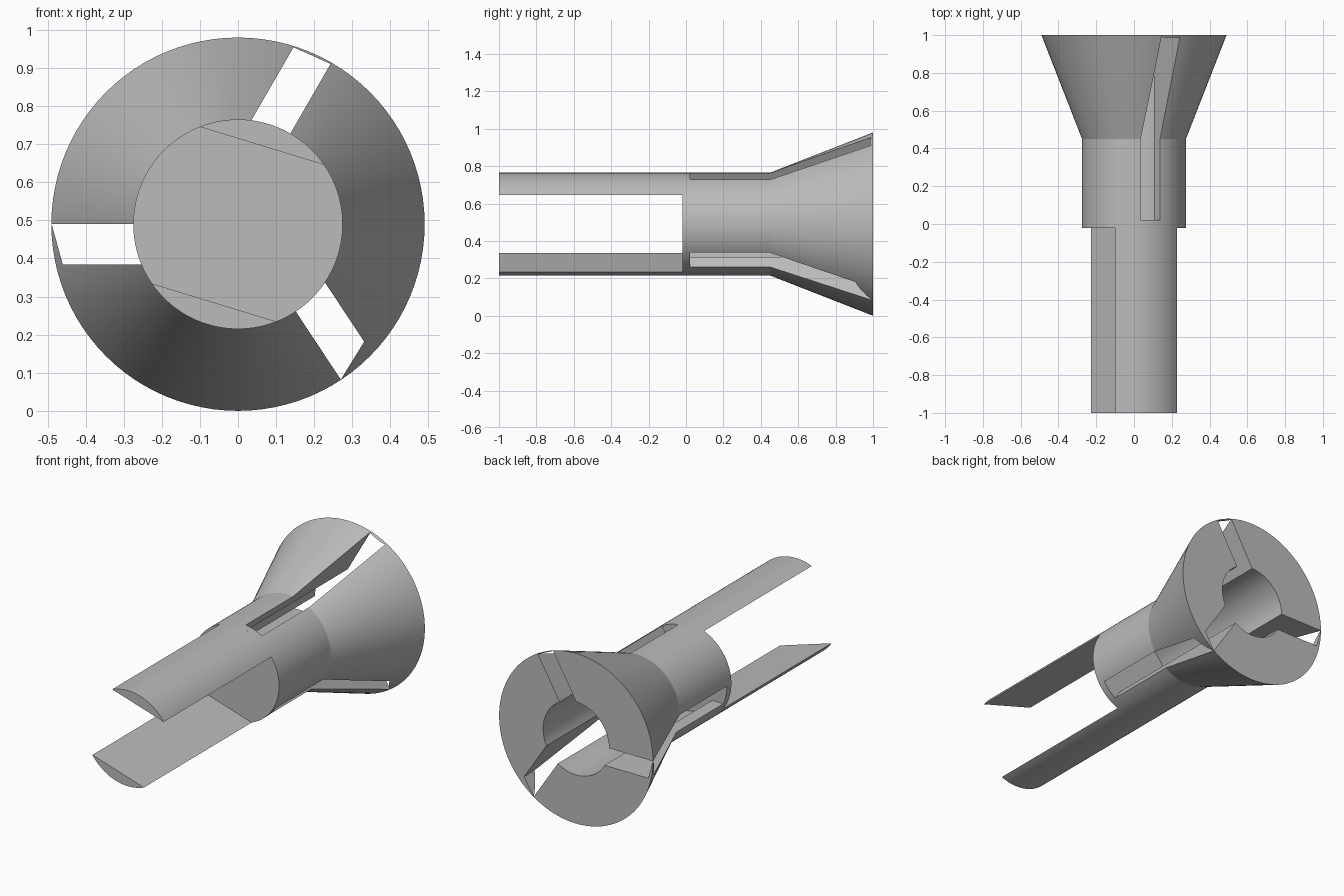
import bpy, bmesh
from math import radians, sin, cos, pi, asin, acos

if "Cube" in bpy.data.objects:
    bpy.data.objects.remove(bpy.data.objects["Cube"], do_unlink=True)

AXIS_Z = 0.49      # height of the long axis
BODY_R = 0.275     # radius of sleeve and prongs
SHOULDER = -0.02   # where the prongs meet the sleeve

steel = bpy.data.materials.new("plain grey")
steel.use_nodes = True
grey = (0.5, 0.5, 0.5, 1)
steel.diffuse_color = grey
steel.node_tree.nodes["Principled BSDF"].inputs["Base Color"].default_value = grey


def finish(bm, name):
    bmesh.ops.recalc_face_normals(bm, faces=bm.faces)
    mesh = bpy.data.meshes.new(name)
    bm.to_mesh(mesh)
    bm.free()
    obj = bpy.data.objects.new(name, mesh)
    mesh.materials.append(steel)
    bpy.context.collection.objects.link(obj)
    return obj


def prism(name, outline, y0, y1):
    """Extrude an (x, z) outline, measured from the axis, along y."""
    bm = bmesh.new()
    face = bm.faces.new([bm.verts.new((x, y0, AXIS_Z + z)) for x, z in outline])
    ext = bmesh.ops.extrude_face_region(bm, geom=[face])
    verts = [v for v in ext["geom"] if isinstance(v, bmesh.types.BMVert)]
    bmesh.ops.translate(bm, verts=verts, vec=(0, y1 - y0, 0))
    return finish(bm, name)


def shade(obj):
    bpy.ops.object.select_all(action='DESELECT')
    obj.select_set(True)
    bpy.context.view_layer.objects.active = obj
    bpy.ops.object.shade_smooth_by_angle(angle=radians(18))


# Flared sleeve with a blind bore, turned around the long axis
profile = [(0, SHOULDER), (BODY_R, SHOULDER), (BODY_R, 0.45), (0.49, 1),
           (0.21, 1), (0.21, 0.02), (0, 0.02)]
bm = bmesh.new()
ring = [bm.verts.new((r, y, AXIS_Z)) for r, y in profile]
edges = [bm.edges.new(pair) for pair in zip(ring, ring[1:])]
bmesh.ops.spin(bm, geom=ring + edges, cent=(0, 0, AXIS_Z), axis=(0, 1, 0),
               angle=2 * pi, steps=96)
bmesh.ops.remove_doubles(bm, verts=bm.verts, dist=0.0001)
sleeve = finish(bm, "flared_sleeve")

# Three lengthwise slots: direction, outer reach of each wall
for angle, near, far in [(60, 0.486, 0.475), (180, 0.489, 0.46), (-56.5, 0.489, 0.44)]:
    a = radians(angle)
    local = [(0.1, 0), (near, 0), (far, 0.106), (0.1, 0.106)]
    outline = [(u * cos(a) - v * sin(a), u * sin(a) + v * cos(a)) for u, v in local]
    cutter = prism("slot_cutter", outline, 0.021, 1.05)
    cutter.hide_render = True
    mod = sleeve.modifiers.new("slot", 'BOOLEAN')
    mod.operation = 'DIFFERENCE'
    mod.solver = 'EXACT'
    mod.object = cutter
    bpy.context.view_layer.objects.active = sleeve
    bpy.ops.object.modifier_apply(modifier=mod.name)
    bpy.data.objects.remove(cutter, do_unlink=True)
shade(sleeve)

# Two opposite prongs with a circular-segment section
half = acos(0.215 / BODY_R)
steps = 24
for name, middle in [("upper_prong", 73), ("lower_prong", 253)]:
    arc = [radians(middle) - half + 2 * half * i / steps for i in range(steps + 1)]
    shade(prism(name, [(BODY_R * cos(t), BODY_R * sin(t)) for t in arc], -1, SHOULDER))
